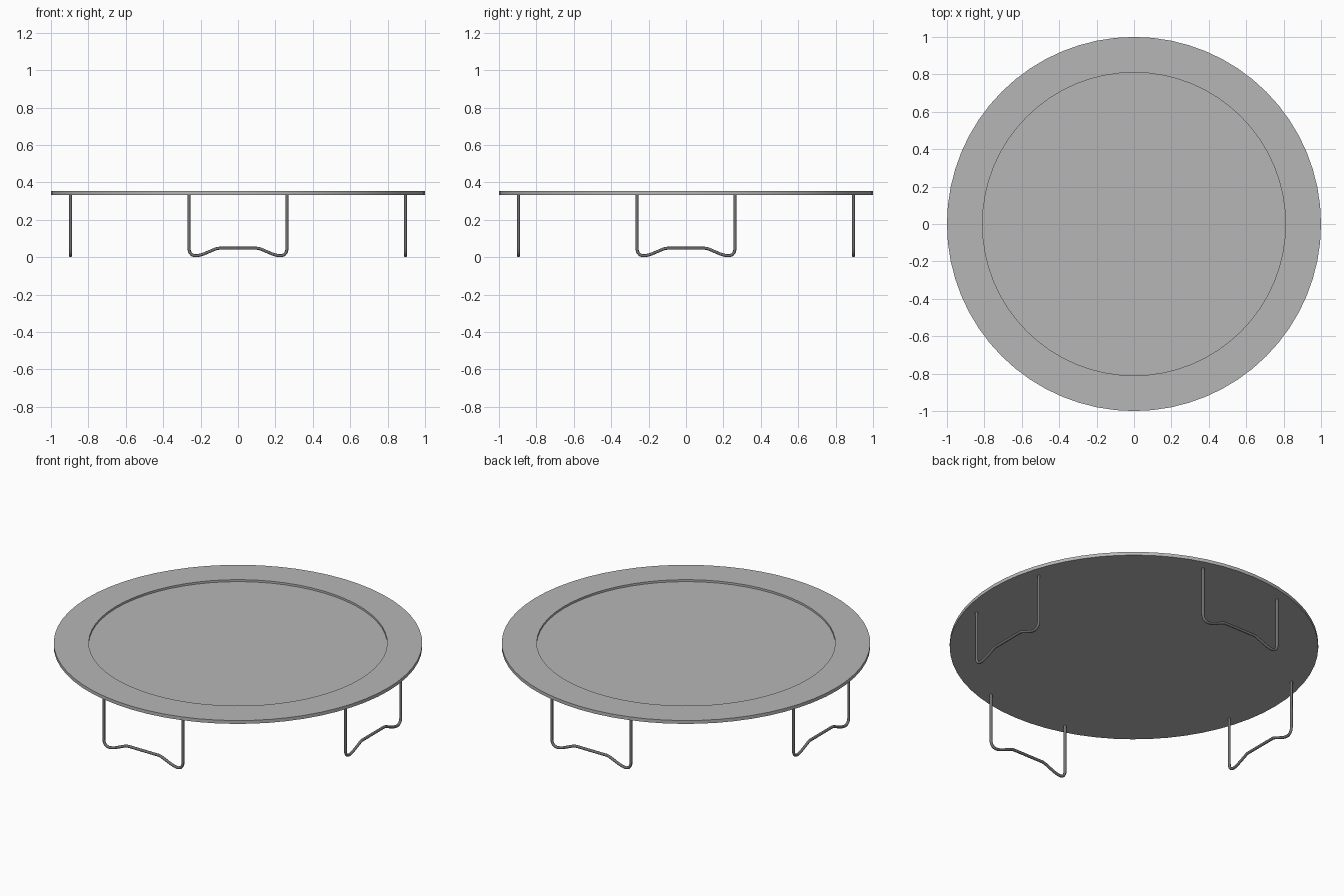
import bpy, bmesh, math
from mathutils import Vector

if "Cube" in bpy.data.objects:
    bpy.data.objects.remove(bpy.data.objects["Cube"])

SEG = 64


def material(name, v):
    m = bpy.data.materials.new(name)
    m.diffuse_color = (v, v, v, 1)
    m.use_nodes = True
    m.node_tree.nodes["Principled BSDF"].inputs["Base Color"].default_value = m.diffuse_color
    return m


PAD = material("mid_grey", 0.47)
STEEL = material("dark_grey", 0.17)


def finish(bm, name, mat, angle=40):
    bmesh.ops.remove_doubles(bm, verts=bm.verts, dist=1e-5)
    bmesh.ops.recalc_face_normals(bm, faces=bm.faces)
    me = bpy.data.meshes.new(name)
    bm.to_mesh(me)
    bm.free()
    me.materials.append(mat)
    ob = bpy.data.objects.new(name, me)
    bpy.context.collection.objects.link(ob)
    bpy.ops.object.select_all(action='DESELECT')
    ob.select_set(True)
    bpy.context.view_layer.objects.active = ob
    bpy.ops.object.shade_smooth_by_angle(angle=math.radians(angle))
    return ob


def lathe(name, profile):
    bm = bmesh.new()
    vs = [bm.verts.new((r, 0, z)) for r, z in profile]
    es = [bm.edges.new(p) for p in zip(vs, vs[1:])]
    bmesh.ops.spin(bm, geom=vs + es, axis=(0, 0, 1), cent=(0, 0, 0),
                   angle=2 * math.pi, steps=SEG)
    return finish(bm, name, PAD)


def bezier(p0, p1, p2, n):
    return [(p0 * (1 - t) ** 2 + p1 * 2 * t * (1 - t) + p2 * t * t)
            for t in (i / n for i in range(n + 1))]


def leg(name, turn):
    # half of the bent tube path, then mirrored
    V = lambda x, z: Vector((x, -0.895, z))
    half = [V(-0.262, 0.338)]
    half += bezier(V(-0.262, 0.05), V(-0.262, 0.013), V(-0.232, 0.008), 6)
    half += bezier(V(-0.222, 0.008), V(-0.205, 0.009), V(-0.18, 0.019), 4)
    half += bezier(V(-0.125, 0.042), V(-0.112, 0.048), V(-0.1, 0.048), 3)
    path = half + [V(-p.x, p.z) for p in reversed(half)]
    # sweep a round section along the path
    bm = bmesh.new()
    rad, sides = 0.008, 10
    rings = []
    for i, p in enumerate(path):
        d = (path[min(i + 1, len(path) - 1)] - path[max(i - 1, 0)]).normalized()
        if i in (0, len(path) - 1):
            d = Vector((0, 0, -1 if i == 0 else 1))
        side = d.cross(Vector((0, 1, 0)))
        rings.append([bm.verts.new(p + rad * (
            side * math.cos(a) + Vector((0, 1, 0)) * math.sin(a)))
            for a in (2 * math.pi * k / sides for k in range(sides))])
    for a, b in zip(rings, rings[1:]):
        for k in range(sides):
            j = (k + 1) % sides
            bm.faces.new((a[k], a[j], b[j], b[k]))
    bm.faces.new(rings[0])
    bm.faces.new(rings[-1])
    ob = finish(bm, name, STEEL)
    ob.rotation_euler.z = turn
    return ob


# padded rim ring
lathe("rim_pad", [(0.81, 0.333), (1.0, 0.333), (1.0, 0.353),
                  (0.81, 0.353), (0.81, 0.333)])

# recessed jumping mat
lathe("jumping_mat", [(0, 0.333), (0.81, 0.333), (0.81, 0.341), (0, 0.341)])

# four bent tube legs
for i, n in enumerate(("front", "right", "back", "left")):
    leg(n + "_leg", i * math.pi / 2)
